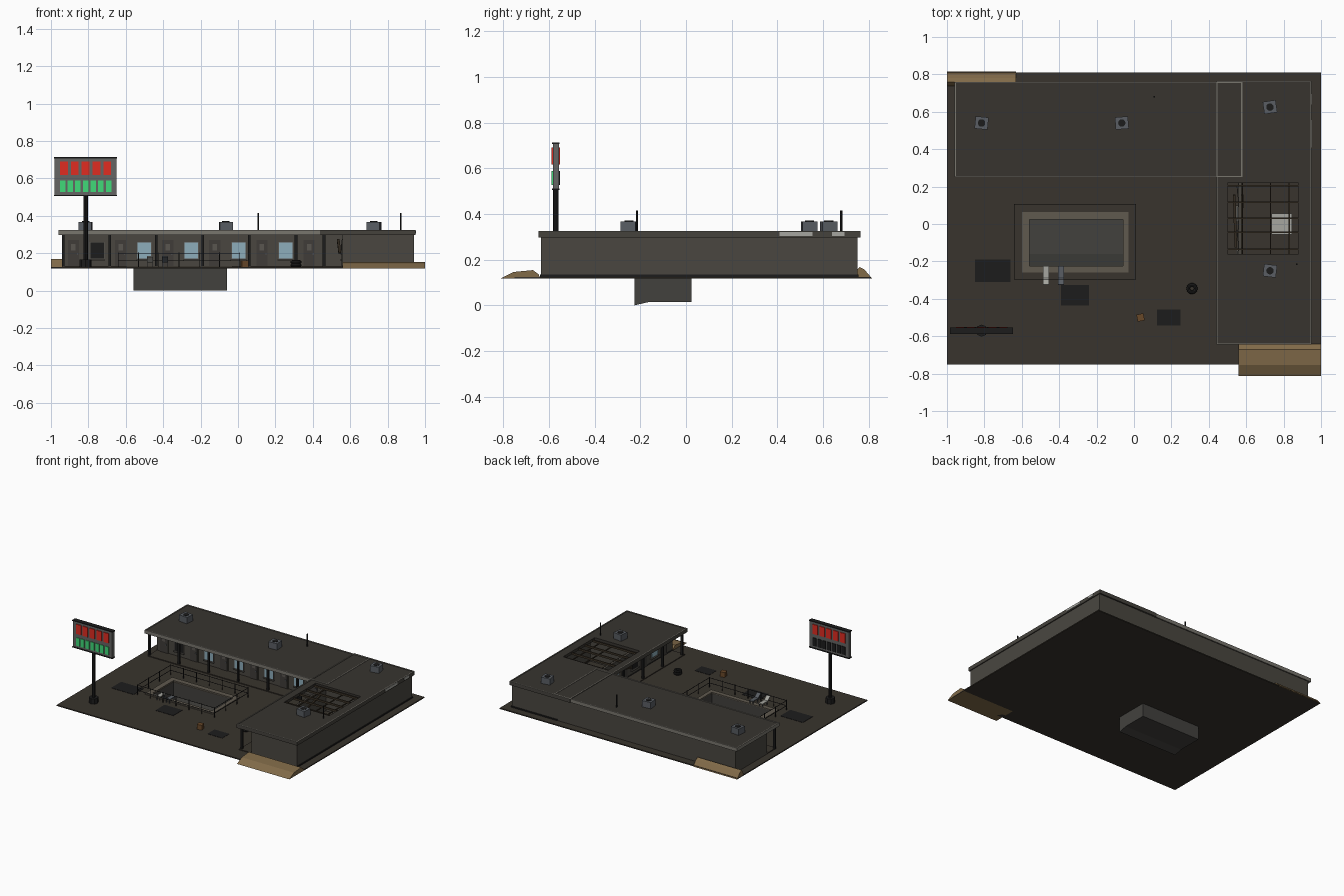
import bpy, bmesh, math
from mathutils import Matrix

if "Cube" in bpy.data.objects:
    bpy.data.objects.remove(bpy.data.objects["Cube"])

COL = dict(ground=(.040, .034, .026), wall=(.068, .062, .051), roof=(.038, .034, .028),
           trim=(.19, .18, .155), fascia=(.06, .055, .046), dark=(.012, .012, .012),
           door=(.05, .045, .04), frame=(.10, .092, .08), glass=(.27, .42, .5), sand=(.22, .145, .066),
           coping=(.115, .10, .077), pool=(.055, .053, .048), metal=(.10, .11, .125),
           panel=(.13, .13, .125), red=(.75, .025, .015), green=(.05, .7, .19),
           wood=(.045, .033, .02), white=(.38, .38, .35), crate=(.14, .065, .022))
MATS = {}
for k, c in COL.items():
    MATS[k] = bpy.data.materials.new(k)
    MATS[k].diffuse_color = (*c, 1)


def finish(bm, name, col):
    me = bpy.data.meshes.new(name)
    bmesh.ops.recalc_face_normals(bm, faces=bm.faces)
    bm.to_mesh(me)
    bm.free()
    o = bpy.data.objects.new(name, me)
    me.materials.append(MATS[col])
    bpy.context.collection.objects.link(o)
    return o


def box(name, col, x0, x1, y0, y1, z0, z1, rz=0, rx=0):
    bm = bmesh.new()
    bmesh.ops.create_cube(bm, size=1)
    bmesh.ops.scale(bm, vec=(x1 - x0, y1 - y0, z1 - z0), verts=bm.verts)
    m = Matrix.Rotation(rz, 4, 'Z') @ Matrix.Rotation(rx, 4, 'X')
    bm.transform(Matrix.Translation(((x0 + x1) / 2, (y0 + y1) / 2, (z0 + z1) / 2)) @ m)
    return finish(bm, name, col)


def cyl(name, col, x, y, z0, z1, r, n=10):
    bm = bmesh.new()
    bmesh.ops.create_cone(bm, cap_ends=True, segments=n, radius1=r, radius2=r, depth=z1 - z0)
    bm.transform(Matrix.Translation((x, y, (z0 + z1) / 2)))
    return finish(bm, name, col)


def ring(name, col, outer, inner, z0, z1):
    """Rectangular slab with a rectangular hole; rects are x0, x1, y0, y1."""
    bm = bmesh.new()
    loops = []
    for r, z in ((outer, z0), (outer, z1), (inner, z1), (inner, z0)):
        x0, x1, y0, y1 = r
        loops.append([bm.verts.new((x, y, z)) for x, y in ((x0, y0), (x1, y0), (x1, y1), (x0, y1))])
    for a in range(4):
        p, q = loops[a], loops[(a + 1) % 4]
        for i in range(4):
            j = (i + 1) % 4
            bm.faces.new((p[i], p[j], q[j], q[i]))
    return finish(bm, name, col)


def prism(name, col, x0, x1, pts, closed=True):
    """Profile of (y, z) points swept along x."""
    bm = bmesh.new()
    a, b = ([bm.verts.new((x, y, z)) for y, z in pts] for x in (x0, x1))
    n = len(pts)
    for i in range(n if closed else n - 1):
        j = (i + 1) % n
        bm.faces.new((a[i], a[j], b[j], b[i]))
    bm.faces.new(a)
    bm.faces.new(b)
    return finish(bm, name, col)


G = .125    # ground level
# Ground with sunken pool
POOL = (-.56, -.06, -.225, .025)
ring("ground", "ground", (-1, 1, -.75, .81), POOL, .117, G)
prism("pool_basin", "pool", -.56, -.06,
      [(.025, G), (.025, .015), (-.16, .015), (-.225, 0), (-.225, G)], closed=False)
ring("pool_coping", "coping", (-.60, -.03, -.26, .065), POOL, G, .132)
for i, (x, y, w, d) in enumerate(((-.755, -.25, .19, .12), (-.315, -.38, .15, .11), (.185, -.5, .125, .085))):
    box(f"asphalt_patch_{i}", "dark", x - w / 2, x + w / 2, y - d / 2, y + d / 2, G, .127)

# Pool fence
for z in (.157, .196):
    ring("fence_rail", "dark", (-.6415, .0115, -.2965, .1065), (-.6385, .0085, -.2935, .1035), z, z + .003)
for i in range(7):
    x = -.64 + i * .65 / 6
    for y in (-.295, .105):
        box("fence_post", "dark", x - .002, x + .002, y - .002, y + .002, G, .203)
for y in (-.162, -.028):
    for x in (-.64, .01):
        box("fence_post", "dark", x - .002, x + .002, y - .002, y + .002, G, .203)

# Walkways and walls
box("back_walkway", "ground", -.94, .56, .26, .38, G, .131)
box("side_walkway", "ground", .45, .56, -.63, .26, G, .131)
ring("back_wing_walls", "wall", (-.94, .56, .37, .75), (-.925, .545, .385, .735), G, .30)
ring("side_wing_walls", "wall", (.56, .94, -.635, .75), (.575, .925, -.615, .735), G, .30)
ring("side_wing_plinth", "dark", (.555, .945, -.64, .755), (.56, .94, -.635, .75), G, .134)

# Roofs, the right one broken open, with dark fascias and a pale top edge
HOLE = (.50, .88, -.16, .22)
box("back_roof", "roof", -.955, .575, .255, .755, .298, .320)
ring("side_roof", "roof", (.445, .945, -.64, .76), HOLE, .299, .321)
ring("back_roof_fascia", "trim", (-.96, .58, .25, .76), (-.953, .573, .257, .753), .297, .324)
ring("side_roof_fascia", "fascia", (.44, .95, -.645, .765), (.447, .943, -.638, .758), .296, .323)
ring("side_roof_edge", "trim", (.44, .95, -.645, .765), (.447, .943, -.638, .758), .323, .325)
for y0, y1 in ((.41, .555), (.64, .695)):
    box("bare_fascia_strip", "white", .949, .953, y0, y1, .304, .322)

# Exposed rafters, fallen planks and room contents
for y in (.205, .115, .03, -.045, -.135):
    box("rafter", "wood", .50, .88, y - .004, y + .004, .299, .313)
for x in (.58, .73, .83):
    box("purlin", "wood", x - .003, x + .003, -.16, .22, .292, .299)
for x, a in ((.54, .03), (.575, -.03)):
    box("fallen_plank", "wood", x - .007, x + .007, -.13, .16, .23, .24, a, .25)
box("bed", "white", .735, .845, -.055, .055, G, .165)
for y in (-.18, .24):
    box("room_partition", "wall", .575, .925, y - .006, y + .006, G, .298)


def door(x, y, side):
    def part(n, c, u0, u1, d0, d1, z0, z1):
        if side:
            box(n, c, x - d1, x - d0, y + u0, y + u1, z0, z1)
        else:
            box(n, c, x + u0, x + u1, y - d1, y - d0, z0, z1)
    part("door_frame", "wall", -.036, .036, -.002, .003, .131, .275)
    part("door", "door", -.03, .03, 0, .006, .131, .27)
    part("door_panel", "frame", -.012, .012, .005, .008, .215, .25)
    part("door_knob", "metal", .018, .025, .005, .013, .192, .199)


def window(x, y, side, pane):
    if side:
        box("window_frame", "frame", x - .004, x + .002, y - .042, y + .042, .165, .263)
        box("window_pane", pane, x - .007, x, y - .036, y + .036, .171, .257)
        box("window_sill", "frame", x - .014, x, y - .045, y + .045, .16, .166)
    else:
        box("window_frame", "frame", x - .040, x + .040, y - .004, y + .002, .167, .261)
        box("window_pane", pane, x - .036, x + .036, y - .007, y, .171, .257)
        box("window_sill", "frame", x - .043, x + .043, y - .014, y, .16, .166)


# Room fronts and porch posts along both wings
for i in range(6):
    x = -.88 + i * .252
    door(x, .37, False)
    if i < 5:
        window(x + .127, .37, False, "dark" if i == 0 else "glass")
    px = -.935 + i * .249
    box("porch_post", "dark", px - .007, px + .007, .265, .279, G, .298)
for i in range(4):
    y = -.53 + i * .235
    door(.56, y, True)
    window(.56, y + .115, True, "dark" if i % 2 else "glass")
    box("porch_post", "dark", .453, .467, y - .087, y - .073, G, .298)

# Rooftop air conditioners and vent pipes
for x, y, a in ((-.815, .54, -.1), (-.065, .54, .08), (.727, .625, .15), (.727, -.25, -.12)):
    box("air_conditioner", "metal", x - .035, x + .035, y - .033, y + .033, .32, .368, a)
    cyl("air_conditioner_fan", "dark", x, y, .366, .371, .02, 12)
for x, y in ((.108, .68), (.87, -.215)):
    cyl("vent_pipe", "dark", x, y, .315, .415, .005, 8)

# Roadside sign with plain coloured light bars
SX, SY = -.815, -.57
cyl("sign_footing", "dark", SX, SY, G, .165, .032, 8)
cyl("sign_pole", "dark", SX, SY, G, .52, .012, 8)
box("sign_panel", "panel", SX - .165, SX + .165, SY - .013, SY + .013, .508, .708)
for z in (.505, .706):
    box("sign_cap", "dark", SX - .169, SX + .169, SY - .017, SY + .017, z, z + .007)
for s in (-1, 1):
    y = SY + s * .015
    for i in range(5):
        x = SX - .116 + i * .058
        box("red_light_bar", "red", x - .021, x + .021, y - .004, y + .004, .617, .69)
    for i in range(7):
        x = SX - .123 + i * .041
        box("green_light_bar", "green" if s < 0 else "dark",
            x - .015, x + .015, y - .003, y + .003, .527, .588)

# Loose items: loungers, tyres, crate
for x, c in ((-.47, "white"), (-.39, "metal")):
    box("lounger_seat", c, x - .016, x + .016, -.29, -.225, .15, .156)
    box("lounger_back", c, x - .016, x + .016, -.33, -.285, .165, .171, 0, -.7)
    for lx in (-.012, .012):
        for y in (-.285, -.23):
            box("lounger_leg", "metal", x + lx - .002, x + lx + .002, y - .002, y + .002, G, .151)
for i in range(2):
    bpy.ops.mesh.primitive_torus_add(location=(.31, -.345, G + .01 + i * .018), major_radius=.02,
                                     minor_radius=.01, major_segments=14, minor_segments=8)
    t = bpy.context.object
    t.name = "tyre"
    t.data.materials.append(MATS["dark"])
    bpy.ops.object.shade_smooth_by_angle()
box("crate", "crate", .016, .054, -.519, -.481, G, .162, .2)

# Wind-blown sand banks
prism("front_sand_bank", "sand", .56, 1,
      [(-.812, .117), (-.755, .146), (-.67, .154), (-.645, .135), (-.638, .117)])
prism("back_sand_bank", "sand", -1, -.63,
      [(.735, .117), (.745, .15), (.76, .168), (.78, .158), (.815, .117)])

for m in bpy.data.materials:
    if m.users and not m.is_grease_pencil:
        m.use_nodes = True
        m.node_tree.nodes["Principled BSDF"].inputs["Base Color"].default_value = m.diffuse_color
